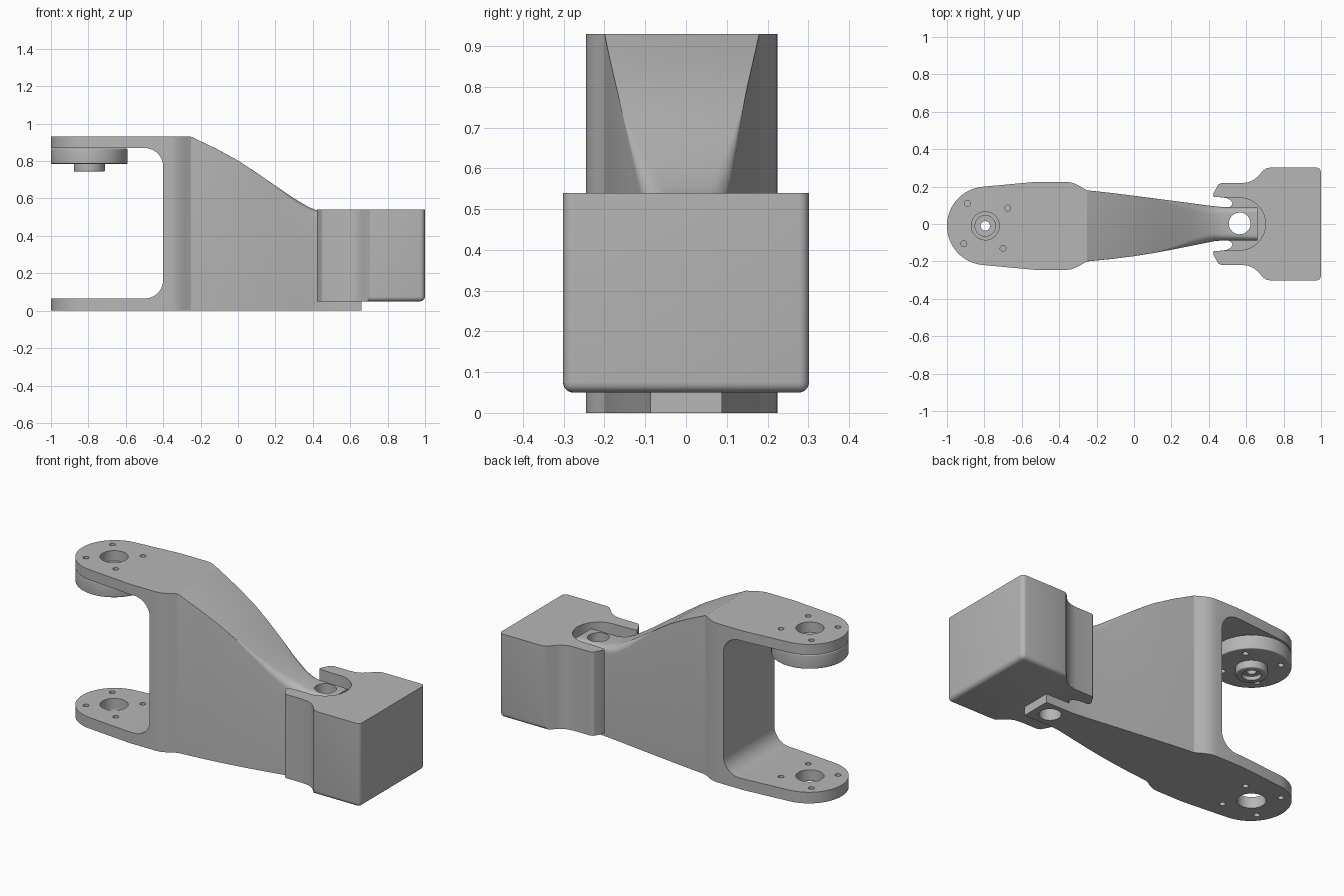
import bpy, bmesh
from math import sin, cos, pi, radians

if "Cube" in bpy.data.objects:
    bpy.data.objects.remove(bpy.data.objects["Cube"])

grey = bpy.data.materials.new("plain grey")
grey.use_nodes = True
grey.diffuse_color = (0.47, 0.47, 0.47, 1)
grey.node_tree.nodes["Principled BSDF"].inputs["Base Color"].default_value = grey.diffuse_color


def arc(cx, cy, r, a0, a1, n=12):
    angles = [radians(a0 + (a1 - a0) * i / n) for i in range(n + 1)]
    return [(cx + r * cos(a), cy + r * sin(a)) for a in angles]


def mirrored(half, axis=0):
    """Close a half outline by reflecting it across y = axis."""
    return half + [(x, 2 * axis - y) for x, y in reversed(half)]


def finish(bm, name):
    bmesh.ops.remove_doubles(bm, verts=bm.verts, dist=1e-5)
    bmesh.ops.recalc_face_normals(bm, faces=bm.faces)
    mesh = bpy.data.meshes.new(name)
    bm.to_mesh(mesh)
    bm.free()
    mesh.materials.append(grey)
    ob = bpy.data.objects.new(name, mesh)
    bpy.context.collection.objects.link(ob)
    return ob


def prism(name, pts, lo, hi, sideways=False, pick=None, bevel=0):
    """Extrude an outline along z, or along y when sideways."""
    bm = bmesh.new()
    place = (lambda a, b: (a, lo, b)) if sideways else (lambda a, b: (a, b, lo))
    face = bm.faces.new([bm.verts.new(place(*p)) for p in pts])
    new = bmesh.ops.extrude_face_region(bm, geom=[face])["geom"]
    step = (0, hi - lo, 0) if sideways else (0, 0, hi - lo)
    bmesh.ops.translate(bm, vec=step, verts=[v for v in new if isinstance(v, bmesh.types.BMVert)])
    if pick:
        bmesh.ops.bevel(bm, geom=[e for e in bm.edges if pick(e)], offset=bevel,
                        segments=5, profile=0.5, affect='EDGES')
    return finish(bm, name)


def cylinder(name, x, y, r, lo, hi, n=48, pick=None, bevel=0):
    return prism(name, arc(x, y, r, 0, 360 - 360 / n, n - 1), lo, hi, pick=pick, bevel=bevel)


def cut(ob, *cutters):
    bpy.context.view_layer.objects.active = ob
    for c in cutters:
        c.hide_render = True
        mod = ob.modifiers.new("cut", 'BOOLEAN')
        mod.operation, mod.solver, mod.object = 'DIFFERENCE', 'EXACT', c
        bpy.ops.object.modifier_apply(modifier=mod.name)
        bpy.data.objects.remove(c)


# Forked bracket: rounded plan outline with a window between two plates
HX, HY, TOP = -0.795, -0.01, 0.93
half = [(-0.25, 0.18), (-0.27, 0.19), (-0.29, 0.203), (-0.315, 0.215), (-0.335, 0.222),
        (-0.36, 0.225), (-0.53, 0.225)] + arc(-0.79, HY, 0.21, 96, 180, 16)
fork = prism("fork_bracket", mirrored(half[:-1], HY)[:len(half) - 1] + [half[-1]]
             + mirrored(half[:-1], HY)[len(half) - 1:], 0, TOP)
window = ([(-1.2, 0.065)] + arc(-0.5, 0.165, 0.1, -90, 0)
          + arc(-0.5, 0.77, 0.1, 0, 90) + [(-1.2, 0.87)])
screws = [(-0.89, 0.11), (-0.675, 0.085), (-0.91, -0.105), (-0.7, -0.13)]
cut(fork, prism("window_cutter", window, -0.5, 0.5, sideways=True),
    cylinder("bore_cutter", HX, HY, 0.075, -0.1, 1.1),
    *[cylinder("screw_cutter", x, y, 0.016, -0.1, 1.1, 20) for x, y in screws])

# Tapering arm: loft of sections (x, low y, high y, height, top edge radius)
sections = [(-0.25, -0.2, 0.18, 0.93, 0.001), (-0.12, -0.187, 0.166, 0.868, 0.001),
            (0, -0.172, 0.151, 0.803, 0.001), (0.1, -0.156, 0.138, 0.737, 0.003),
            (0.2, -0.138, 0.125, 0.668, 0.016), (0.3, -0.118, 0.112, 0.6, 0.035),
            (0.38, -0.102, 0.101, 0.553, 0.045), (0.43, -0.092, 0.095, 0.533, 0.045),
            (0.48, -0.087, 0.09, 0.52, 0.035), (0.66, -0.087, 0.088, 0.515, 0.025)]
bm = bmesh.new()
rings = []
for x, lo, hi, h, r in sections:
    ring = ([(lo, 0), (hi, 0)] + arc(hi - r, h - r, r, 0, 90, 6)
            + arc(lo + r, h - r, r, 90, 180, 6))
    rings.append([bm.verts.new((x, y, z)) for y, z in ring])
for a, b in zip(rings, rings[1:]):
    for i in range(len(a)):
        j = (i + 1) % len(a)
        bm.faces.new((a[i], a[j], b[j], b[i]))
bm.faces.new(rings[0])
bm.faces.new(rings[-1])
arm = finish(bm, "tapered_arm")
cut(arm, cylinder("pin_cutter", 0.565, 0.003, 0.058, -0.1, 0.8))

# Hub disc and its small boss under the upper plate
disc = cylinder("hub_disc", HX, HY, 0.205, 0.785, 0.867, 64,
                lambda e: abs(e.verts[0].co.z - e.verts[1].co.z) < 0.01, 0.006)
cut(disc, cylinder("disc_bore_cutter", HX, HY, 0.025, 0.7, 1),
    cylinder("disc_recess_cutter", HX, HY, 0.055, 0.8, 1),
    *[cylinder("disc_screw_cutter", x, y, 0.016, 0.7, 0.83, 20) for x, y in screws])
boss = cylinder("hub_boss", HX, HY, 0.083, 0.743, 0.787, 48,
                lambda e: max(v.co.z for v in e.verts) < 0.75, 0.008)
cut(boss, cylinder("boss_recess_cutter", HX, HY, 0.05, 0.7, 0.765),
    cylinder("boss_bore_cutter", HX, HY, 0.025, 0.7, 1))

# Foot block with necked shoulders, rounded underneath and at the far corners
BASE = 0.05
shoulder = [(0.435, 0.14), (0.422, 0.15), (0.425, 0.165), (0.45, 0.21), (0.465, 0.218),
            (0.57, 0.218), (0.61, 0.223), (0.64, 0.236), (0.665, 0.257), (0.685, 0.28),
            (0.705, 0.297), (0.73, 0.302), (0.999, 0.302)]


def rounded(e):
    a, b = (v.co for v in e.verts)
    under = max(a.z, b.z) < BASE + 0.01 and min(a.x, b.x) > 0.69
    corner = min(a.x, b.x) > 0.95 and abs(a.z - b.z) > 0.1
    return under or corner


block = prism("foot_block", mirrored(shoulder), BASE, 0.54, pick=rounded, bevel=0.025)
pocket = [(0.4, 0.146), (0.46, 0.143), (0.5, 0.14)] + arc(0.563, 0, 0.14, 90, 2, 16)
notch = [(0.39, 0.146), (0.46, 0.143), (0.495, 0.139), (0.518, 0.126), (0.527, 0.11),
         (0.52, 0.096), (0.5, 0.085)]
cut(block, prism("pocket_cutter", mirrored(pocket), 0.1, 0.8),
    prism("notch_cutter", mirrored(notch), -0.1, 0.8),
    cylinder("block_pin_cutter", 0.565, 0.003, 0.058, -0.1, 0.8))

# Smooth curved faces while keeping hard edges
for ob in (fork, arm, disc, boss, block):
    bpy.ops.object.select_all(action='DESELECT')
    ob.select_set(True)
    bpy.context.view_layer.objects.active = ob
    bpy.ops.object.shade_smooth_by_angle(angle=radians(28))
